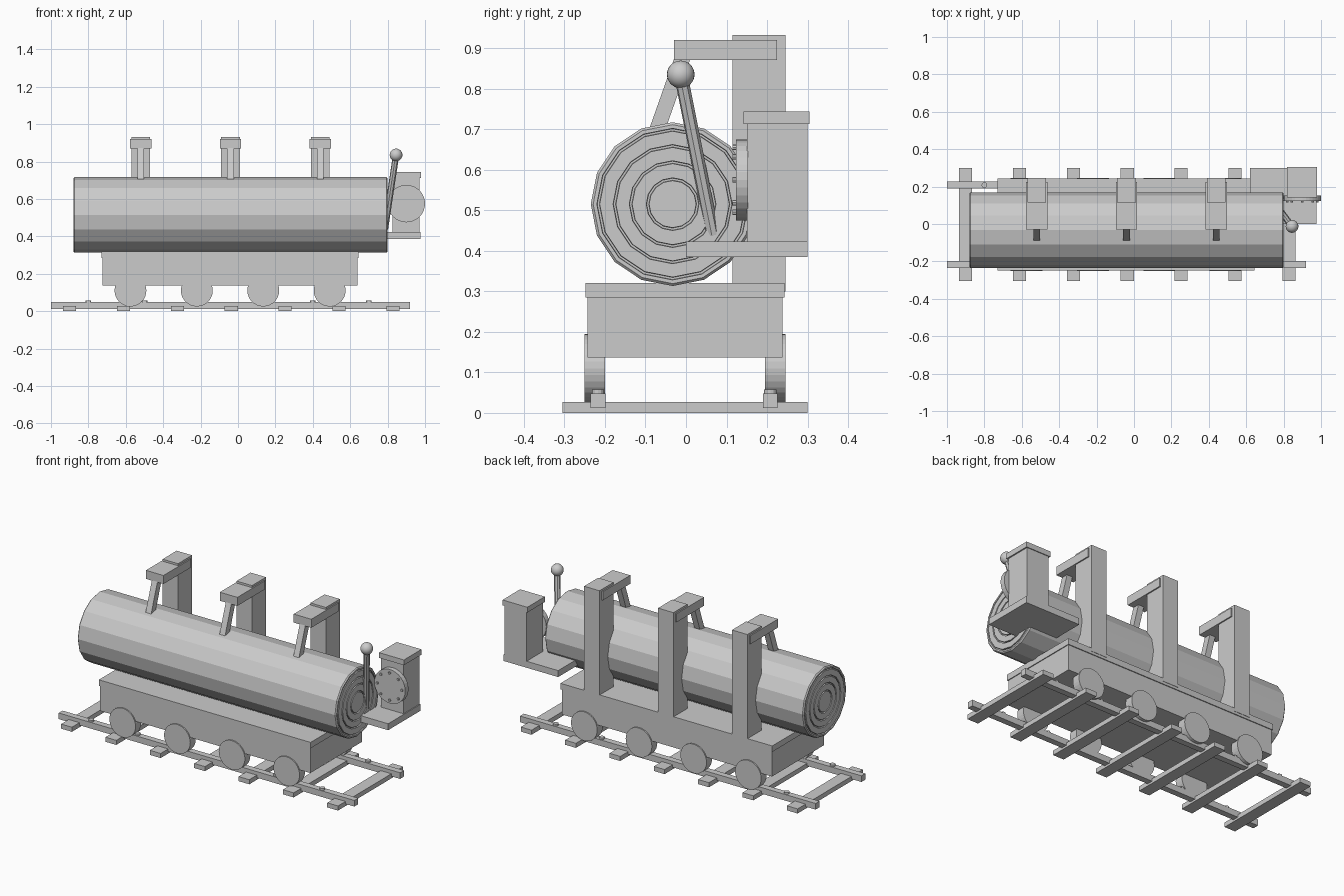
import bpy, bmesh, math
from mathutils import Vector

old = bpy.data.objects.get("Cube")
if old:
    bpy.data.objects.remove(old, do_unlink=True)

GREY = (0.6, 0.6, 0.6, 1)
grey = bpy.data.materials.new("plain_grey")
grey.use_nodes = True
grey.diffuse_color = GREY
grey.node_tree.nodes["Principled BSDF"].inputs["Base Color"].default_value = GREY


def finish(name, bm):
    bmesh.ops.recalc_face_normals(bm, faces=bm.faces)
    mesh = bpy.data.meshes.new(name)
    bm.to_mesh(mesh)
    bm.free()
    mesh.materials.append(grey)
    obj = bpy.data.objects.new(name, mesh)
    bpy.context.collection.objects.link(obj)
    return obj


def box(name, x, y, z):
    """Box from (low, high) pairs on each axis."""
    bm = bmesh.new()
    bmesh.ops.create_cube(bm, size=1)
    for v in bm.verts:
        v.co = [(lo + hi) / 2 + c * (hi - lo) for c, (lo, hi) in zip(v.co, (x, y, z))]
    return finish(name, bm)


def rod(name, start, end, radius, sides):
    """Cylinder between two points."""
    start, end = Vector(start), Vector(end)
    bm = bmesh.new()
    bmesh.ops.create_cone(bm, cap_ends=True, segments=sides, radius1=radius,
                          radius2=radius, depth=(end - start).length)
    obj = finish(name, bm)
    obj.location = (start + end) / 2
    obj.rotation_euler = (end - start).to_track_quat('Z', 'Y').to_euler()
    return obj


# Track: sleepers, rails and rail pins
for i in range(7):
    x = -0.9 + 0.288 * i
    box(f"sleeper_{i + 1}", (x - 0.035, x + 0.035), (-0.305, 0.3), (0, 0.027))
for side, y in (("front", -0.217), ("back", 0.208)):
    box(f"{side}_rail", (-1, 0.92), (y - 0.018, y + 0.018), (0.012, 0.048))
    for i in range(6):
        x = -0.8 + 0.3 * i
        rod(f"{side}_rail_pin_{i + 1}", (x, y, 0.04), (x, y, 0.058), 0.015, 12)

# Cart with its deck and wheels
box("cart_body", (-0.725, 0.64), (-0.243, 0.238), (0.137, 0.29))
box("cart_deck", (-0.73, 0.645), (-0.248, 0.243), (0.285, 0.32))
for side, y in (("front", -0.25), ("back", 0.195)):
    for i in range(4):
        x = -0.575 + 0.355 * i
        rod(f"{side}_wheel_{i + 1}", (x, y, 0.11), (x, y + 0.05, 0.11), 0.085, 32)

# Log: half profile with ring grooves, mirrored end to end and turned about x
HALF, RADIUS, GROOVE = 0.84, 0.202, 0.01
end_profile = [(HALF, 0)]
for r in (0.058, 0.1, 0.14, 0.18):
    end_profile += [(HALF, r), (HALF - GROOVE, r + 0.001),
                    (HALF - GROOVE, r + 0.006), (HALF, r + 0.007)]
end_profile += [(HALF, RADIUS - 0.006), (HALF - 0.006, RADIUS)]
profile = end_profile + [(-x, r) for x, r in reversed(end_profile)]
bm = bmesh.new()
verts = [bm.verts.new((x, 0, r)) for x, r in profile]
edges = [bm.edges.new(pair) for pair in zip(verts, verts[1:])]
bmesh.ops.spin(bm, geom=verts + edges, cent=(0, 0, 0), axis=(1, 0, 0),
               angle=math.tau, steps=16)
bmesh.ops.remove_doubles(bm, verts=bm.verts, dist=0.0003)
log = finish("log", bm)
log.location = (-0.04, -0.033, 0.515)

# Clamps: post, overhead arm and slanted brace
for i, x in enumerate((-0.52, -0.04, 0.44), 1):
    box(f"clamp_post_{i}", (x - 0.05, x + 0.05), (0.115, 0.245), (0.3, 0.932))
    box(f"clamp_arm_{i}", (x - 0.057, x + 0.057), (-0.03, 0.225), (0.87, 0.92))
    brace = box(f"clamp_brace_{i}", (-0.018, 0.018), (-0.019, 0.019), (-0.12, 0.12))
    brace.location = (x, -0.046, 0.77)
    brace.rotation_euler.x = -0.34

# Control stand: floor, cabinet and lid
box("stand_floor", (0.62, 0.975), (0, 0.3), (0.385, 0.423))
box("control_cabinet", (0.825, 0.97), (0.15, 0.3), (0.385, 0.72))
box("cabinet_lid", (0.817, 0.978), (0.142, 0.305), (0.713, 0.744))

# Dial with a ring of bolts
DIAL_X, DIAL_Z = 0.9, 0.575
rod("dial", (DIAL_X, 0.153, DIAL_Z), (DIAL_X, 0.123, DIAL_Z), 0.1, 32)
for i in range(8):
    a = math.tau * i / 8
    x, z = DIAL_X + 0.08 * math.cos(a), DIAL_Z + 0.08 * math.sin(a)
    rod(f"dial_bolt_{i + 1}", (x, 0.125, z), (x, 0.115, z), 0.007, 8)

# Lever with a ball grip
GRIP = (0.845, -0.013, 0.835)
rod("lever", (0.786, 0.066, 0.44), GRIP, 0.017, 8)
bm = bmesh.new()
bmesh.ops.create_uvsphere(bm, u_segments=24, v_segments=16, radius=0.034)
for f in bm.faces:
    f.smooth = True
finish("lever_grip", bm).location = GRIP
